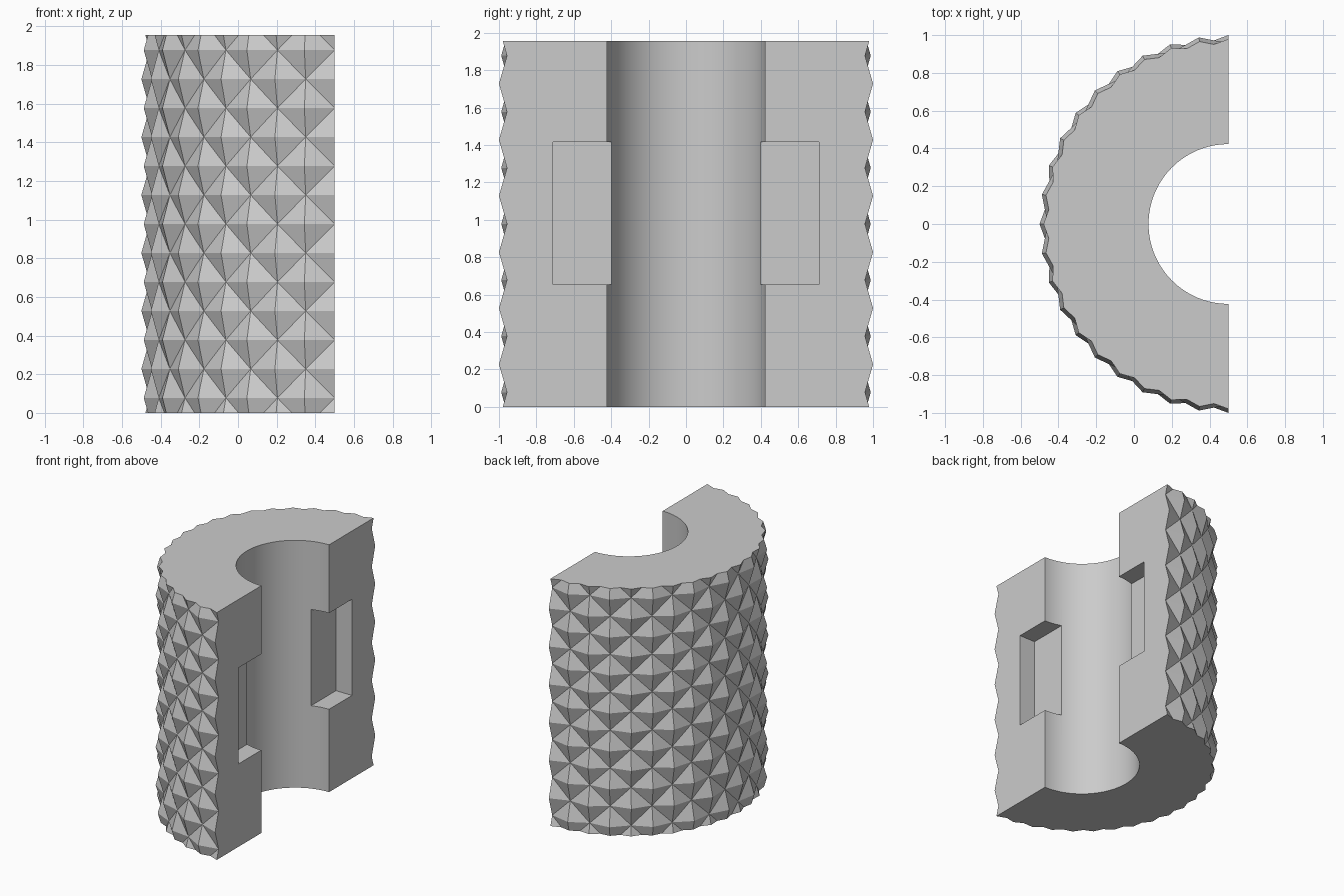
import bpy, bmesh
from math import radians, sin, cos

cube = bpy.data.objects.get("Cube")
if cube:
    bpy.data.objects.remove(cube, do_unlink=True)

HEIGHT = 1.955
AXIS_X = 0.5            # the cut face lies on the cylinder axis
PEAK, VALLEY = 1.0, 0.957
BORE = 0.423
STEPS, ROWS, PITCH = 20, 14, 0.15

grey = bpy.data.materials.new("plain grey")
grey.use_nodes = True
colour = (0.6, 0.6, 0.6, 1)
grey.diffuse_color = colour
grey.node_tree.nodes["Principled BSDF"].inputs["Base Color"].default_value = colour


def knurl_point(i, j):
    """Alternating peaks and valleys on a half cylinder."""
    r = PEAK if (i + j) % 2 == 0 else VALLEY
    a = radians(90 + 180 * i / STEPS)
    z = HEIGHT / 2 + (j - ROWS / 2) * PITCH
    return AXIS_X + r * cos(a), r * sin(a), z


# Knurled half drum, made a little too tall and trimmed to height
bm = bmesh.new()
grid = [[bm.verts.new(knurl_point(i, j)) for j in range(ROWS + 1)]
        for i in range(STEPS + 1)]
for i in range(STEPS):
    for j in range(ROWS):
        a, b = grid[i][j], grid[i + 1][j]
        c, d = grid[i + 1][j + 1], grid[i][j + 1]
        # fold each cell along its valley diagonal
        if (i + j) % 2 == 0:
            tris = ((a, b, d), (b, c, d))
        else:
            tris = ((a, b, c), (a, c, d))
        for t in tris:
            bm.faces.new(t)
bm.faces.new([col[0] for col in grid])
bm.faces.new([col[-1] for col in grid])
bm.faces.new(grid[0] + grid[-1][::-1])
for z, up in ((0, -1), (HEIGHT, 1)):
    bmesh.ops.bisect_plane(bm, geom=bm.verts[:] + bm.edges[:] + bm.faces[:],
                           plane_co=(0, 0, z), plane_no=(0, 0, up), clear_outer=True)
    bmesh.ops.holes_fill(bm, edges=[e for e in bm.edges if e.is_boundary], sides=0)
bmesh.ops.recalc_face_normals(bm, faces=bm.faces[:])
mesh = bpy.data.meshes.new("knurled_half_sleeve")
bm.to_mesh(mesh)
bm.free()
mesh.materials.append(grey)
sleeve = bpy.data.objects.new("knurled_half_sleeve", mesh)
bpy.context.collection.objects.link(sleeve)


def cut(cutter):
    cutter.hide_render = True
    cutter.data.materials.append(grey)
    bpy.context.view_layer.objects.active = sleeve
    mod = sleeve.modifiers.new("cut", 'BOOLEAN')
    mod.operation = 'DIFFERENCE'
    mod.solver = 'EXACT'
    mod.object = cutter
    bpy.ops.object.modifier_apply(modifier=mod.name)
    bpy.data.objects.remove(cutter, do_unlink=True)


# Central bore
bpy.ops.mesh.primitive_cylinder_add(vertices=128, radius=BORE, depth=3,
                                    location=(AXIS_X, 0, HEIGHT / 2))
cut(bpy.context.object)

# Shallow slot across the bore, leaving a pocket in each cut face
bpy.ops.mesh.primitive_cube_add(size=1, location=(AXIS_X + 0.06, 0, 1.035))
slot = bpy.context.object
slot.scale = (0.4, 1.42, 0.76)
cut(slot)

# Smooth bore, crisp knurl facets
bpy.ops.object.select_all(action='DESELECT')
sleeve.select_set(True)
bpy.context.view_layer.objects.active = sleeve
bpy.ops.object.shade_smooth_by_angle(angle=radians(8))
